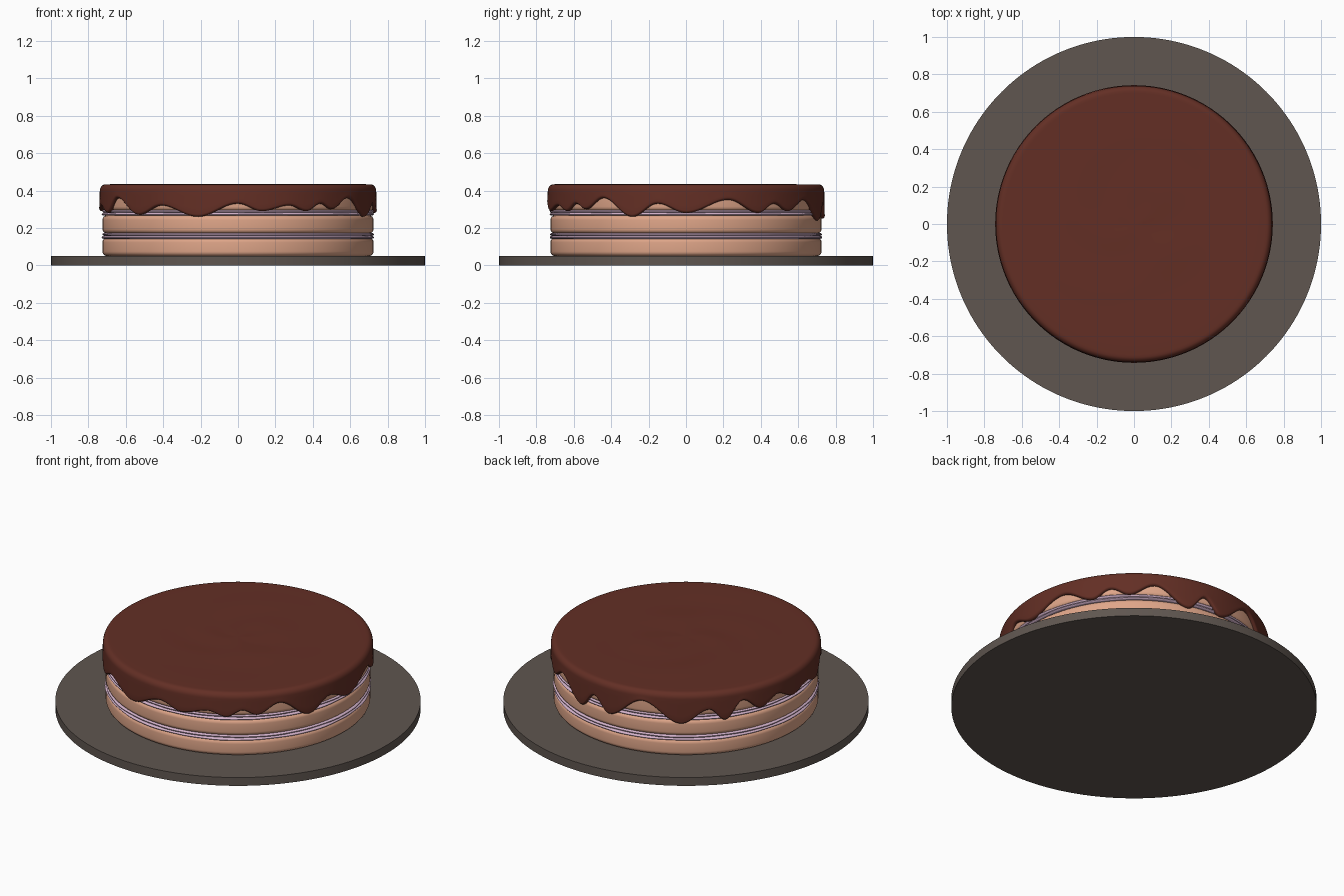
import bpy, bmesh, math
from math import sin, cos, pi, radians

cube = bpy.data.objects.get("Cube")
if cube:
    bpy.data.objects.remove(cube, do_unlink=True)


def material(name, rgb):
    mat = bpy.data.materials.new(name)
    mat.use_nodes = True
    colour = (*rgb, 1.0)
    mat.diffuse_color = colour
    node = mat.node_tree.nodes["Principled BSDF"]
    node.inputs["Base Color"].default_value = colour
    node.inputs["Roughness"].default_value = 0.6
    return mat


slate = material("slate grey", (0.115, 0.093, 0.080))
sponge = material("golden sponge", (0.74, 0.38, 0.25))
cream = material("lilac cream", (0.66, 0.45, 0.60))
chocolate = material("dark chocolate", (0.125, 0.028, 0.018))


def lathe(name, profile, mat, steps=128):
    """Revolve a profile round z; profile(angle) lists (radius, height) from top to bottom.
    A radius of zero at either end becomes a single pole vertex."""
    bm = bmesh.new()
    columns, poles = [], {}
    for i in range(steps):
        angle = 2 * pi * i / steps
        column = []
        for j, (r, z) in enumerate(profile(angle)):
            if r == 0:
                if j not in poles:
                    poles[j] = bm.verts.new((0, 0, z))
                column.append(poles[j])
            else:
                # angle runs from the front (-y) towards +x
                column.append(bm.verts.new((r * sin(angle), -r * cos(angle), z)))
        columns.append(column)
    for i, a in enumerate(columns):
        b = columns[(i + 1) % steps]
        for j in range(len(a) - 1):
            corners = list(dict.fromkeys((a[j], a[j + 1], b[j + 1], b[j])))
            bm.faces.new(corners)
    bmesh.ops.recalc_face_normals(bm, faces=bm.faces)
    mesh = bpy.data.meshes.new(name)
    bm.to_mesh(mesh)
    bm.free()
    mesh.materials.append(mat)
    obj = bpy.data.objects.new(name, mesh)
    bpy.context.collection.objects.link(obj)
    bpy.ops.object.select_all(action="DESELECT")
    obj.select_set(True)
    bpy.context.view_layer.objects.active = obj
    bpy.ops.object.shade_smooth_by_angle(angle=radians(40))
    return obj


def arc(r, z, size_r, size_z, start, end, count=6):
    """Points on an elliptical arc, in degrees."""
    turns = [radians(start + (end - start) * k / count) for k in range(count + 1)]
    return [(r + size_r * cos(t), z + size_z * sin(t)) for t in turns]


def rounded_disc(radius, low, high, fillet):
    """Closed disc profile with rounded edges."""
    core = radius - fillet
    return ([(0, high)] + arc(core, high - fillet, fillet, fillet, 90, 0)
            + arc(core, low + fillet, fillet, fillet, 0, -90) + [(0, low)])


# Serving board
lathe("serving_board", lambda a: [(0, 0.05), (1, 0.05), (1, 0), (0, 0)], slate, 160)

# Sponge layers
for name, low, high in (("bottom", 0.05, 0.148), ("middle", 0.17, 0.268), ("top", 0.29, 0.41)):
    points = rounded_disc(0.725, low, high, 0.025)
    lathe(name + "_sponge", lambda a: points, sponge)

# Cream fillings: each is a thick bead above a thinner one
for name, base in (("lower", 0.142), ("upper", 0.266)):
    def filling(a):
        wave = 0.002 * sin(9 * a) + 0.001 * sin(23 * a)
        return ([(0, base + 0.032)]
                + arc(0.712 + wave, base + 0.024, 0.014, 0.008, 90, -70)
                + arc(0.714 - wave, base + 0.008, 0.014, 0.008, 70, -90)
                + [(0, base)])
    lathe(name + "_cream", filling, cream)

# Icing hem: (degrees from the front, height in hundredths), alternating crests and drips
HEM = [(0, 33), (10, 29), (22, 32), (30, 29), (37, 33), (43, 30), (53, 36), (67, 26),
       (78, 33), (90, 28), (108, 35), (122, 28), (130, 33), (138, 29), (149, 35), (164, 24),
       (172, 33), (180, 25), (196, 37), (213, 25), (225, 33), (232, 26), (240, 36), (249, 29),
       (258, 34), (268, 29), (278, 32), (289, 28), (299, 36), (314, 27), (326, 32), (343, 26),
       (360, 33)]


def hem_height(a):
    deg = math.degrees(a) % 360
    for (d0, z0), (d1, z1) in zip(HEM, HEM[1:]):
        if d0 <= deg <= d1:
            blend = (1 - cos(pi * (deg - d0) / (d1 - d0))) / 2
            return (z0 + (z1 - z0) * blend) / 100


def icing(a):
    hem = hem_height(a)
    # Gently uneven top
    points = [(0, 0.434)]
    for k in range(1, 15):
        r = 0.7 * k / 14
        ripple = sin(14 * r + 2 * cos(a)) * cos(2 * a + 5 * r) * min(1, 6 * r)
        points.append((r, 0.434 + 0.003 * ripple * (1 - k / 15)))
    # Rounded shoulder, side wall, rolled hem and inside wall
    points += arc(0.707, 0.399, 0.032, 0.035, 80, 0, 6)
    for k in range(1, 5):
        t = k / 4
        points.append((0.739 + 0.003 * t, 0.399 + (hem + 0.014 - 0.399) * t))
    points += arc(0.727, hem + 0.014, 0.015, 0.014, -20, -180, 6)
    points += [(0.712, 0.405), (0, 0.405)]
    return points


lathe("chocolate_icing", icing, chocolate, 360)
